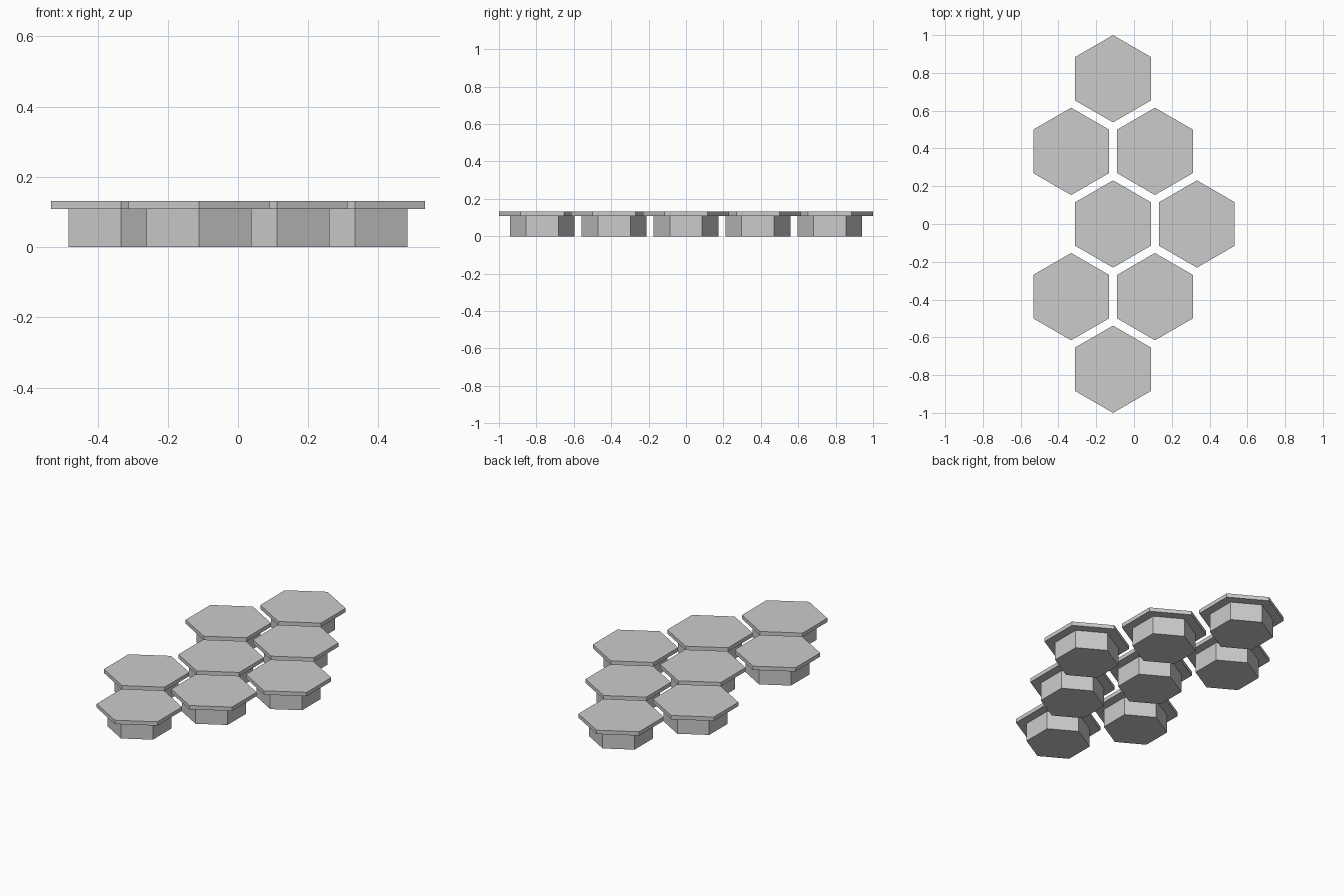
import bpy
import math

# Remove the default cube
cube = bpy.data.objects.get("Cube")
if cube:
    bpy.data.objects.remove(cube, do_unlink=True)

# Single grey material
GREY = (0.6, 0.6, 0.6, 1.0)
grey = bpy.data.materials.new("plain grey")
grey.use_nodes = True
grey.diffuse_color = GREY
grey.node_tree.nodes["Principled BSDF"].inputs["Base Color"].default_value = GREY

PITCH = 0.444                       # spacing of tiles within a row
ROW = PITCH * math.sqrt(3) / 2      # spacing between rows
COLUMN_TOP, CAP_TOP = 0.108, 0.131


def hex_prism(name, x, y, radius, z0, z1):
    """Upright hexagonal prism with corners pointing along y."""
    bpy.ops.mesh.primitive_cylinder_add(
        vertices=6, radius=radius, depth=z1 - z0, location=(x, y, (z0 + z1) / 2))
    obj = bpy.context.object
    obj.name = name
    obj.data.materials.append(grey)
    return obj


# Tile positions: row number -> columns in half pitches
rows = {-2: [-0.5], -1: [-1.5, 0.5], 0: [-0.5, 1.5], 1: [-1.5, 0.5], 2: [-0.5]}

# Each tile is a narrow column under a wide thin cap
index = 0
for row, columns in rows.items():
    for column in columns:
        index += 1
        x, y = column * PITCH / 2, row * ROW
        hex_prism(f"tile_column_{index}", x, y, 0.173, 0, COLUMN_TOP)
        hex_prism(f"tile_cap_{index}", x, y, 0.231, COLUMN_TOP, CAP_TOP)
